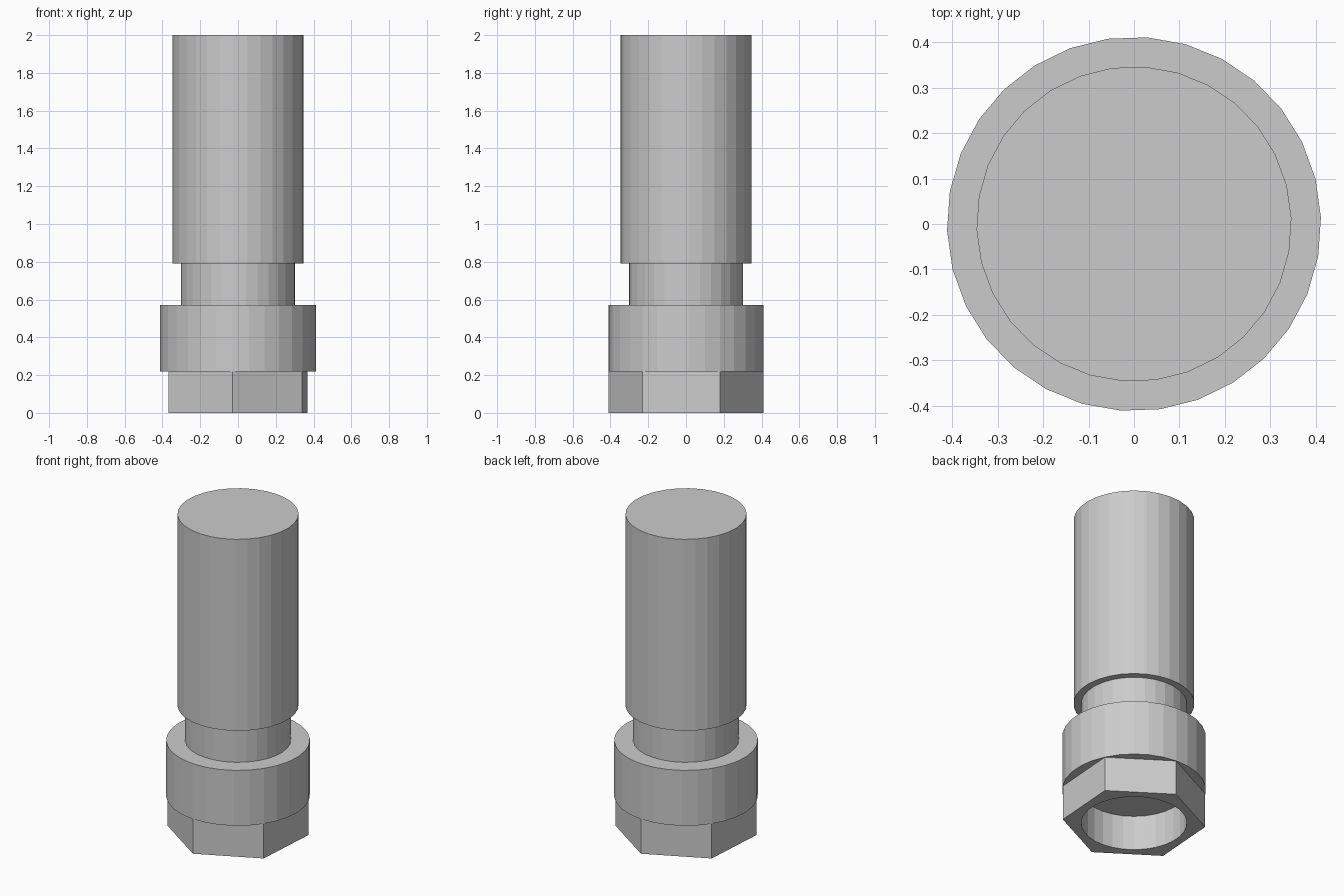
import bpy, bmesh
from math import cos, sin, radians, tau

if "Cube" in bpy.data.objects:
    bpy.data.objects.remove(bpy.data.objects["Cube"])

SIDES = 30             # facets of the round parts
PHASE = radians(26)    # turn of the hexagon
HEX_TOP = 0.22

bm = bmesh.new()


def ring(n, r, z):
    """Closed loop of n vertices, with its edges."""
    vs = [bm.verts.new((r * cos(PHASE + tau * i / n), r * sin(PHASE + tau * i / n), z))
          for i in range(n)]
    es = [bm.edges.new((vs[i], vs[(i + 1) % n])) for i in range(n)]
    return vs, es


def wall(a, b):
    """Quads between two loops with equal counts."""
    n = len(a[0])
    for i in range(n):
        j = (i + 1) % n
        bm.faces.new((a[0][i], a[0][j], b[0][j], b[0][i]))


def fill_between(a, b):
    """Flat face between an outer and an inner loop."""
    bmesh.ops.triangle_fill(bm, edges=a[1] + b[1], use_beauty=True)


# Round body: collar, neck and shaft
profile = [(0.412, HEX_TOP), (0.412, 0.57), (0.303, 0.57),
           (0.303, 0.79), (0.347, 0.79), (0.347, 2.0)]
loops = [ring(SIDES, r, z) for r, z in profile]
for lower, upper in zip(loops, loops[1:]):
    wall(lower, upper)
bm.faces.new(loops[-1][0])

# Hexagonal foot, with the collar's underside overhanging it
hex_low, hex_high = ring(6, 0.41, 0), ring(6, 0.41, HEX_TOP)
wall(hex_low, hex_high)
fill_between(loops[0], hex_high)

# Blind round socket in the underside
hole_low, hole_high = ring(SIDES, 0.303, 0), ring(SIDES, 0.303, HEX_TOP)
fill_between(hex_low, hole_low)
wall(hole_low, hole_high)
bm.faces.new(hole_high[0])

bmesh.ops.recalc_face_normals(bm, faces=bm.faces)
mesh = bpy.data.meshes.new("hex_foot_pin")
bm.to_mesh(mesh)
bm.free()
bpy.context.collection.objects.link(bpy.data.objects.new("hex_foot_pin", mesh))
